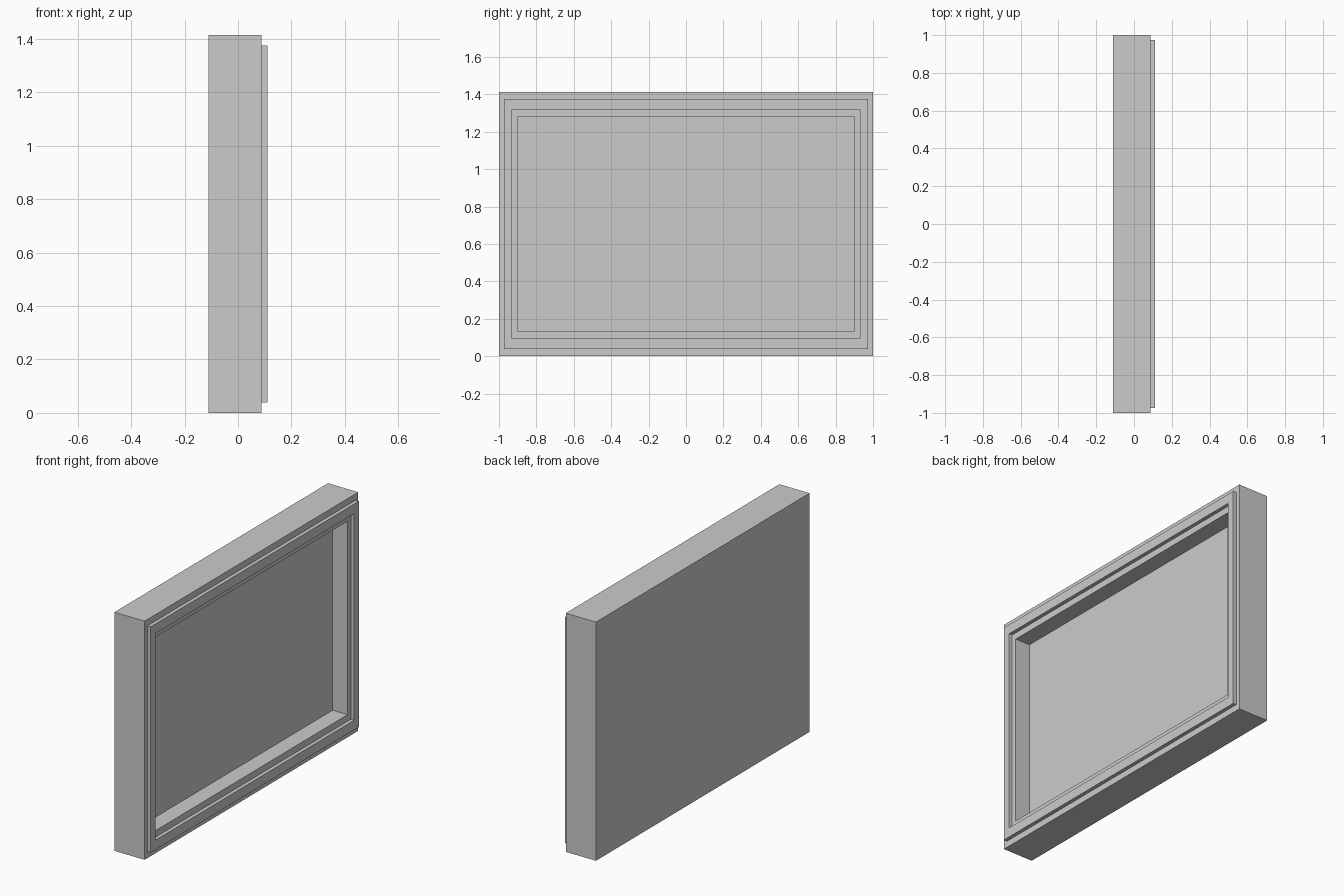
import bpy
import bmesh

cube = bpy.data.objects.get("Cube")
if cube:
    bpy.data.objects.remove(cube, do_unlink=True)

grey = bpy.data.materials.new("light_grey")
grey.use_nodes = True
COLOUR = (0.6, 0.6, 0.6, 1.0)
grey.diffuse_color = COLOUR
grey.node_tree.nodes["Principled BSDF"].inputs["Base Color"].default_value = COLOUR

HALF_Y, HEIGHT = 1.0, 1.414
BACK, FACE, RIM, FLOOR = -0.11, 0.088, 0.11, -0.01

# Nested rectangles from back panel to recess floor: (x, side margin, top/bottom margin)
STEPS = [
    (BACK, 0.0, 0.0),
    (FACE, 0.0, 0.0),        # outer face edge
    (FACE, 0.026, 0.038),
    (RIM, 0.026, 0.038),     # raised rim
    (RIM, 0.07, 0.095),
    (FACE, 0.07, 0.095),     # inner ledge
    (FACE, 0.10, 0.134),
    (FLOOR, 0.10, 0.134),    # recess floor
]


def rectangle(bm, x, my, mz):
    y, low, high = HALF_Y - my, mz, HEIGHT - mz
    return [bm.verts.new((x, a, b))
            for a, b in ((-y, low), (y, low), (y, high), (-y, high))]


# Shallow tray: bridge each rectangle to the next, then cap both ends
bm = bmesh.new()
rings = [rectangle(bm, *step) for step in STEPS]
for a, b in zip(rings, rings[1:]):
    for i in range(4):
        j = (i + 1) % 4
        bm.faces.new((a[i], a[j], b[j], b[i]))
bm.faces.new(rings[0][::-1])
bm.faces.new(rings[-1])
bmesh.ops.recalc_face_normals(bm, faces=bm.faces)

mesh = bpy.data.meshes.new("rimmed_tray")
bm.to_mesh(mesh)
bm.free()
mesh.materials.append(grey)
tray = bpy.data.objects.new("rimmed_tray", mesh)
bpy.context.collection.objects.link(tray)
